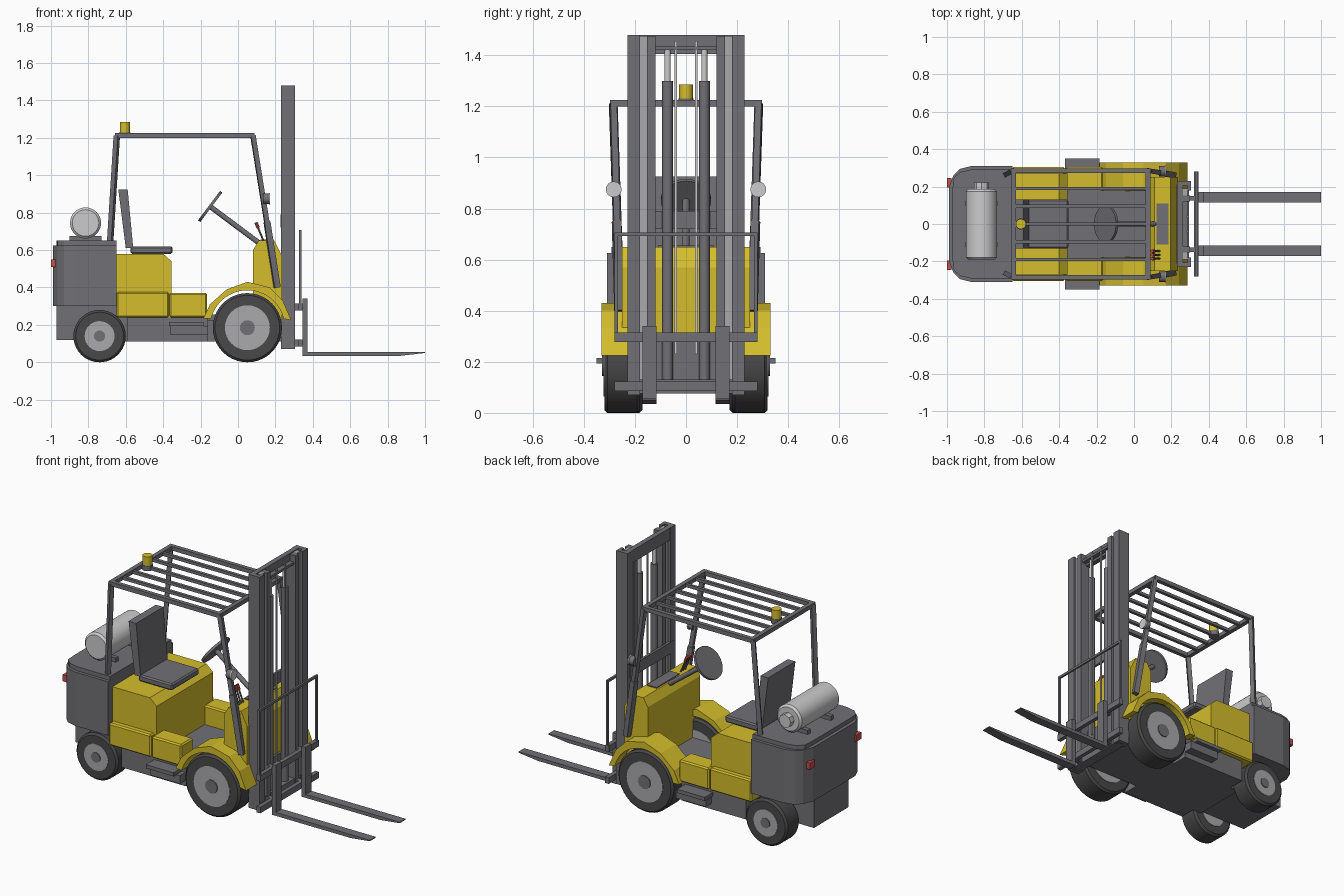
import bpy, bmesh, math
from mathutils import Vector

cube = bpy.data.objects.get("Cube")
if cube:
    bpy.data.objects.remove(cube, do_unlink=True)


def material(name, r, g, b):
    m = bpy.data.materials.new(name)
    m.use_nodes = True
    m.diffuse_color = (r, g, b, 1)
    m.node_tree.nodes["Principled BSDF"].inputs["Base Color"].default_value = (r, g, b, 1)
    return m


YELLOW = material("yellow paint", 0.66, 0.51, 0.025)
GREY = material("grey metal", 0.165, 0.165, 0.18)
RUBBER = material("tyre rubber", 0.065, 0.065, 0.065)
RIM = material("rim grey", 0.4, 0.4, 0.42)
SILVER = material("light silver", 0.6, 0.6, 0.61)
RED = material("red", 0.55, 0.08, 0.07)
SIDES = ((-1, "near"), (1, "far"))


def finish(name, bm, mat, bevel=0, smooth=False):
    bmesh.ops.recalc_face_normals(bm, faces=bm.faces)
    mesh = bpy.data.meshes.new(name)
    bm.to_mesh(mesh)
    bm.free()
    mesh.materials.append(mat)
    ob = bpy.data.objects.new(name, mesh)
    bpy.context.collection.objects.link(ob)
    if bevel:
        mod = ob.modifiers.new("Bevel", "BEVEL")
        mod.width, mod.segments = bevel, 1
    if smooth:
        bpy.ops.object.select_all(action="DESELECT")
        ob.select_set(True)
        bpy.context.view_layer.objects.active = ob
        bpy.ops.object.shade_smooth_by_angle(angle=math.radians(35))
    return ob


def prism(name, points, a, b, mat, axis="y", bevel=0):
    """Extrude an outline (x,z along y, or x,y along z) from a to b."""
    bm = bmesh.new()
    at = (lambda p, d: (p[0], d, p[1])) if axis == "y" else (lambda p, d: (p[0], p[1], d))
    low = [bm.verts.new(at(p, a)) for p in points]
    high = [bm.verts.new(at(p, b)) for p in points]
    bm.faces.new(low)
    bm.faces.new(high)
    for i in range(len(points)):
        j = (i + 1) % len(points)
        bm.faces.new((low[i], low[j], high[j], high[i]))
    return finish(name, bm, mat, bevel)


def box(name, x, y, z, mat, bevel=0):
    return prism(name, [(x[0], z[0]), (x[1], z[0]), (x[1], z[1]), (x[0], z[1])],
                 y[0], y[1], mat, bevel=bevel)


def rod(name, start, end, r, mat, n=16, bevel=0):
    start, end = Vector(start), Vector(end)
    d = end - start
    bm = bmesh.new()
    bmesh.ops.create_cone(bm, cap_ends=True, segments=n, radius1=r, radius2=r, depth=d.length)
    if n == 4:
        bmesh.ops.rotate(bm, verts=bm.verts, matrix=Vector((1, 1, 0)).to_track_quat("X", "Z").to_matrix())
    bm.transform(d.to_track_quat("Z", "Y").to_matrix().to_4x4())
    bmesh.ops.translate(bm, verts=bm.verts, vec=(start + end) / 2)
    return finish(name, bm, mat, bevel, smooth=n > 8)


def wheel(name, s, x, r, rim, hub, inner, outer):
    rod(name + "_tyre", (x, s * inner, r), (x, s * outer, r), r, RUBBER, 40, 0.012)
    rod(name + "_rim", (x, s * (inner - .003), r), (x, s * (outer + .003), r), rim, RIM, 32)
    rod(name + "_hub", (x, s * inner, r), (x, s * (outer + .008), r), hub, GREY, 20)


# Chassis, floor and rear counterweight
box("chassis", (-.65, .23), (-.17, .17), (.11, .24), GREY)
box("chassis_middle", (-.59, -.16), (-.27, .27), (.11, .24), GREY)
box("floor", (-.37, .1), (-.2, .2), (.22, .255), GREY)
box("rear_block", (-.97, -.65), (-.165, .165), (.12, .31), GREY)
half = [(-.65, .31), (-.87, .31), (-.93, .295), (-.965, .26), (-.99, .2)]
outline = half + [(x, -y) for x, y in reversed(half)]
prism("counterweight", outline, .3, .625, GREY, "z")
prism("counterweight_lid", [(max(x, -.97) if x < -.9 else x, y * .94) for x, y in outline],
      .625, .65, GREY, "z")

# Engine cover and front cowl
prism("engine_cover", [(-.65, .24), (-.355, .24), (-.355, .54), (-.4, .58), (-.65, .58)],
      -.27, .27, YELLOW)
prism("cowl", [(.08, .23), (.235, .23), (.235, .57), (.195, .65), (.11, .65), (.08, .6)],
      -.25, .25, YELLOW)
box("dash_panel", (.12, .185), (-.11, .11), (.648, .656), GREY)

# Side boxes, steps, fenders, wheels and lamps on both sides
fender = [(-.185, .235), (-.15, .31), (-.06, .39), (.05, .43), (.17, .4), (.24, .33), (.285, .225)]
arch = [(.05 + .2 * math.cos(math.radians(a)), .185 + .2 * math.sin(math.radians(a)))
        for a in range(14, 167, 8)]
for s, side in SIDES:
    box("side_box_" + side, (-.65, -.37), (s * .2, s * .305), (.24, .375), YELLOW, .008)
    box("step_box_" + side, (-.365, -.165), (s * .19, s * .305), (.24, .37), YELLOW, .008)
    box("step_" + side, (-.37, -.185), (s * .25, s * .35), (.193, .215), GREY)
    box("step_bracket_" + side, (-.36, -.16), (s * .2, s * .325), (.145, .195), GREY)
    prism("fender_" + side, fender + arch, s * .18, s * .33, YELLOW)
    wheel("front_wheel_" + side, s, .05, .185, .12, .04, .18, .32)
    wheel("rear_wheel_" + side, s, -.74, .14, .08, .03, .17, .295)
    box("tail_lamp_" + side, (-1, -.975), (s * .195, s * .245), (.51, .55), RED)
    rod("headlamp_" + side, (.135, s * .283, .875), (.165, s * .283, .875), .028, GREY)
    rod("headlamp_lens_" + side, (.165, s * .283, .875), (.172, s * .283, .875), .031, SILVER)
for x in (.05, -.74):
    rod("axle", (x, -.2, .17), (x, .2, .17), .035, GREY)

# Seat
box("seat_cushion", (-.575, -.35), (-.13, .13), (.58, .62), GREY, .008)
prism("seat_back", [(-.6, .61), (-.56, .61), (-.59, .925), (-.64, .925)], -.13, .13, GREY)

# Steering and control levers
rod("steering_column", (.13, 0, .625), (-.145, 0, .83), .014, GREY)
rod("steering_wheel", (-.143, 0, .829), (-.155, 0, .838), .098, GREY, 32)
for i in range(3):
    y = -.145 - .02 * i
    rod("lever", (.14, y, .64), (.105, y, .725), .005, GREY, 8)
    rod("lever_knob", (.108, y, .718), (.096, y, .748), .009, RED, 8)

# Overhead guard
for s, side in SIDES:
    rod("guard_rear_post_" + side, (-.685, s * .265, .62), (-.648, s * .285, 1.212), .018, GREY, 4)
    rod("guard_front_post_" + side, (.21, s * .262, .4), (.08, s * .285, 1.212), .018, GREY, 4)
    rod("guard_post_foot_" + side, (.21, s * .262, .4), (.155, s * .272, .75), .023, GREY, 4)
    box("guard_side_rail_" + side, (-.658, .088), (s * .272, s * .297), (1.2, 1.225), GREY)
for x in (-.645, .075):
    box("guard_cross_rail", (x - .013, x + .013), (-.29, .29), (1.2, 1.225), GREY)
for i in range(-2, 3):
    box("guard_bar", (-.645, .075), (i * .095 - .009, i * .095 + .009), (1.203, 1.221), GREY)
rod("beacon", (-.605, 0, 1.225), (-.605, 0, 1.285), .027, YELLOW, 20)
rod("beacon_base", (-.605, 0, 1.2), (-.605, 0, 1.23), .03, GREY, 20)

# Gas bottle on its cradle
rod("gas_bottle", (-.815, -.19, .745), (-.815, .187, .745), .083, SILVER, 32, .012)
rod("gas_bottle_cap", (-.815, .18, .745), (-.815, .222, .745), .04, SILVER, 8)
for y in (-.11, .11):
    box("bottle_cradle", (-.9, -.73), (y - .014, y + .014), (.645, .675), GREY)

# Mast: outer channels, inner rails, rams and chains
for s, side in SIDES:
    box("mast_web_" + side, (.23, .305), (s * .205, s * .23), (.07, 1.48), GREY)
    for x in (.23, .287):
        box("mast_flange_" + side, (x, x + .018), (s * .18, s * .21), (.07, 1.48), GREY)
    box("mast_slide_" + side, (.245, .285), (s * .153, s * .19), (.08, 1.475), RIM)
    box("inner_rail_" + side, (.24, .3), (s * .12, s * .153), (.08, 1.475), GREY)
    rod("ram_" + side, (.262, s * .072, .1), (.262, s * .072, 1.3), .021, GREY)
    rod("ram_rod_" + side, (.262, s * .072, 1.3), (.262, s * .072, 1.43), .012, SILVER)
    box("chain_" + side, (.282, .288), (s * .035, s * .045), (.23, 1.455), SILVER)
box("mast_top_beam", (.232, .262), (-.21, .21), (1.405, 1.48), GREY)
box("mast_top_bar", (.25, .29), (-.13, .13), (1.42, 1.435), GREY)
box("mast_middle_beam", (.228, .243), (-.21, .21), (.72, .79), GREY)
box("mast_bottom_beam", (.235, .295), (-.21, .21), (.075, .13), GREY)
box("mast_lower_plate", (.235, .25), (-.13, .13), (.13, .3), GREY)

# Carriage and load backrest
for z in (.085, .277):
    box("carriage_bar", (.32, .345), (-.28, .28), (z, z + .037), GREY)
    for s, side in SIDES:
        box("carriage_roller_bracket_" + side, (.28, .325), (s * .125, s * .15), (z, z + .037), GREY)
box("backrest_top", (.327, .339), (-.28, .28), (.693, .707), GREY)
for s, side in SIDES:
    box("backrest_post_" + side, (.327, .339), (s * .267, s * .28), (.3, .7), GREY)

# Forks
fork = [(.345, .035), (.87, .035), (1, .05), (1, .056), (.372, .056), (.372, .34), (.345, .34)]
for s, side in SIDES:
    prism("fork_" + side, fork, s * .115, s * .17, GREY)
